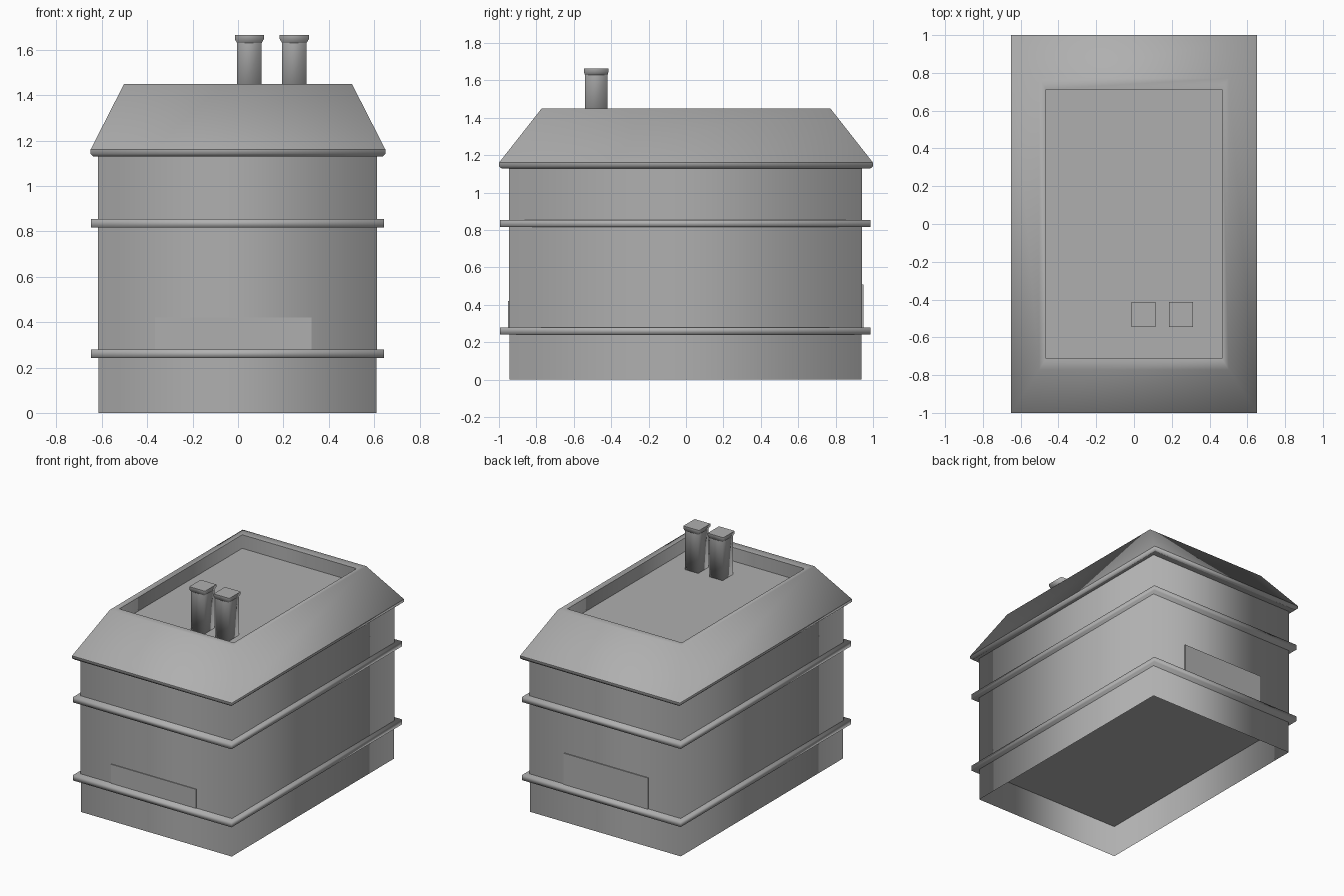
import bpy
import bmesh

if "Cube" in bpy.data.objects:
    bpy.data.objects.remove(bpy.data.objects["Cube"], do_unlink=True)

GREY = (0.43, 0.43, 0.43, 1.0)
grey = bpy.data.materials.new("plain grey")
grey.use_nodes = True
grey.diffuse_color = GREY
grey.node_tree.nodes["Principled BSDF"].inputs["Base Color"].default_value = GREY


def loft(name, rings, centre=(0, 0), capped=True, sharp=(), smooth=True):
    """Stack of rectangles (half width, half depth, height) joined by walls.
    The rings listed in sharp keep a hard edge."""
    bm = bmesh.new()
    corners = ((-1, -1), (1, -1), (1, 1), (-1, 1))
    loops = [[bm.verts.new((centre[0] + sx * hx, centre[1] + sy * hy, z))
              for sx, sy in corners] for hx, hy, z in rings]
    for low, high in zip(loops, loops[1:]):
        for i in range(4):
            j = (i + 1) % 4
            bm.faces.new((low[i], low[j], high[j], high[i]))
    if capped:
        bm.faces.new(loops[0][::-1])
        bm.faces.new(loops[-1])
    for face in bm.faces:
        face.smooth = smooth
    for index in sharp:
        ring = loops[index]
        for i in range(4):
            bm.edges.get((ring[i], ring[(i + 1) % 4])).smooth = False
    mesh = bpy.data.meshes.new(name)
    bm.to_mesh(mesh)
    bm.free()
    mesh.materials.append(grey)
    obj = bpy.data.objects.new(name, mesh)
    bpy.context.collection.objects.link(obj)


def box(name, x, y, z):
    """Flat-shaded box from its ranges."""
    hx, hy = (x[1] - x[0]) / 2, (y[1] - y[0]) / 2
    loft(name, [(hx, hy, z[0]), (hx, hy, z[1])],
         (sum(x) / 2, sum(y) / 2), smooth=False)


# Walls: an open skirt below, a taller storey above
loft("base_skirt", [(0.613, 0.942, 0), (0.613, 0.942, 0.25)], (-0.002, -0.003), False)
loft("walls", [(0.615, 0.944, 0.26), (0.615, 0.944, 1.14)], (-0.002, -0.002), False)
box("floor", (-0.612, 0.608), (-0.943, 0.937), (0.235, 0.245))

# Ledges running round the walls
for name, z in (("lower_ledge", 0.242), ("upper_ledge", 0.816)):
    loft(name, [(0.645, 0.99, z), (0.645, 0.99, z + 0.038)], (-0.002, -0.004))

# Sloping roof with a narrow rim around a sunken flat deck
loft("roof", [(0.637, 0.987, 1.13), (0.65, 1.0, 1.142), (0.65, 1.0, 1.16),
              (0.502, 0.772, 1.45), (0.465, 0.713, 1.445), (0.465, 0.713, 1.345)],
     sharp=(0, 2, 4, 5))

# Pair of chimneys with flared caps
for name, x in (("right_chimney", 0.05), ("left_chimney", 0.248)):
    loft(name, [(0.054, 0.061, 1.33), (0.054, 0.061, 1.63),
                (0.064, 0.066, 1.647), (0.064, 0.066, 1.665)],
         (x, -0.48), sharp=(1, 3))

# Shallow panels above the lower ledge
box("front_panel", (-0.365, 0.325), (-0.952, -0.945), (0.275, 0.42))
box("back_panel", (-0.355, 0.33), (0.941, 0.949), (0.275, 0.51))
